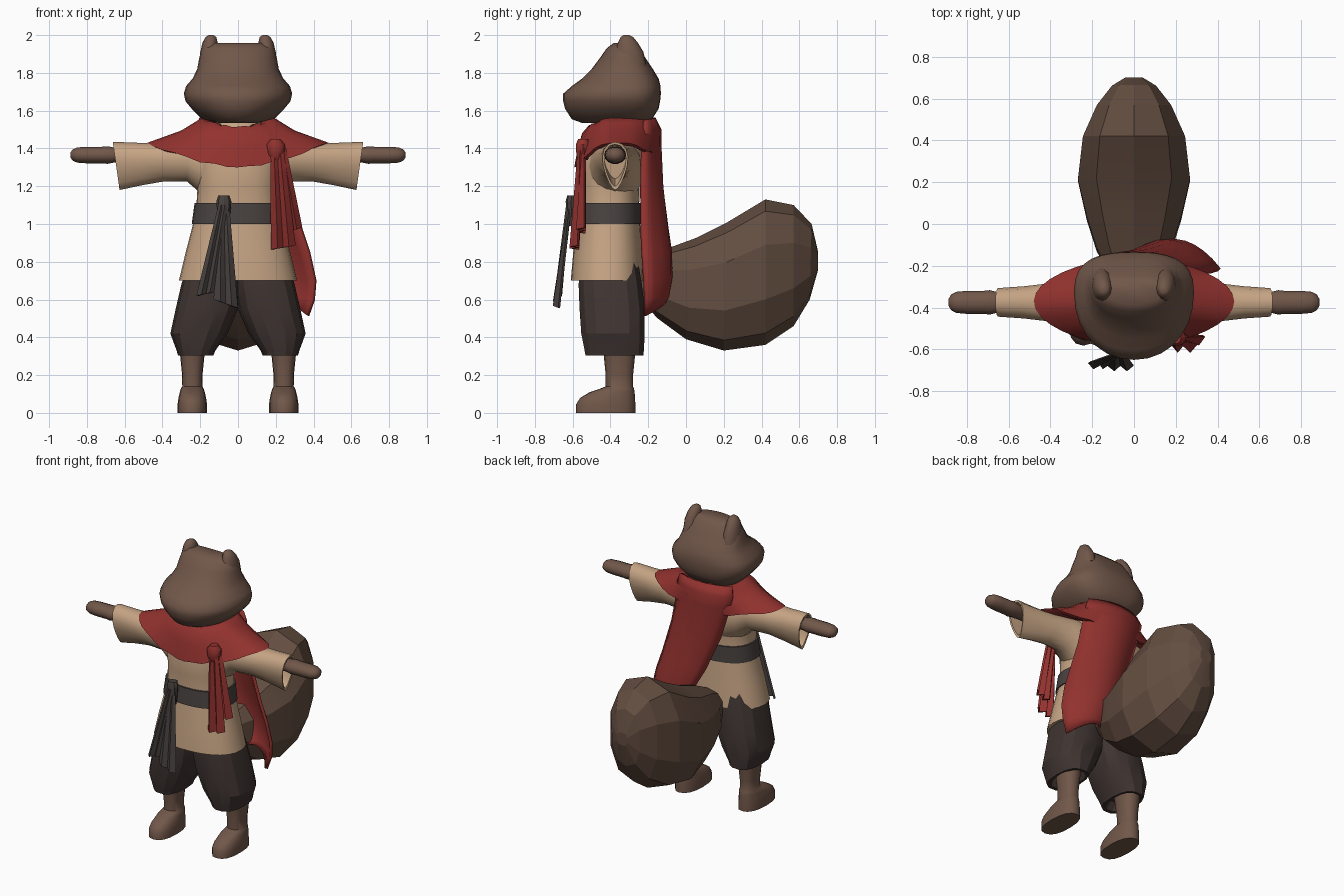
import bpy, bmesh, math
from math import sin, cos, pi

if "Cube" in bpy.data.objects:
    bpy.data.objects.remove(bpy.data.objects["Cube"])


def material(name, rgb):
    m = bpy.data.materials.new(name)
    m.diffuse_color = (*rgb, 1)
    m.use_nodes = True
    m.node_tree.nodes["Principled BSDF"].inputs["Base Color"].default_value = m.diffuse_color
    return m


FUR = material("fur_brown", (0.165, 0.095, 0.067))
TAIL = material("tail_brown", (0.125, 0.075, 0.052))
TAN = material("cloth_tan", (0.56, 0.37, 0.23))
RED = material("cloth_red", (0.29, 0.032, 0.028))
DARK = material("cloth_dark", (0.05, 0.035, 0.031))
BELT = material("belt_dark", (0.065, 0.054, 0.05))


def finish(name, verts, faces, mat, angle):
    me = bpy.data.meshes.new(name)
    me.from_pydata(verts, [], faces)
    bm = bmesh.new()
    bm.from_mesh(me)
    bmesh.ops.recalc_face_normals(bm, faces=bm.faces)
    bm.to_mesh(me)
    bm.free()
    me.materials.append(mat)
    o = bpy.data.objects.new(name, me)
    bpy.context.collection.objects.link(o)
    if angle:
        bpy.ops.object.select_all(action='DESELECT')
        bpy.context.view_layer.objects.active = o
        o.select_set(True)
        bpy.ops.object.shade_smooth_by_angle(angle=math.radians(angle))
    return o


def loft(name, rings, mat, angle=40):
    """Skin closed rings and cap both ends."""
    n, k = len(rings[0]), len(rings)
    verts = [p for r in rings for p in r]
    faces = [(i * n + j, i * n + (j + 1) % n, (i + 1) * n + (j + 1) % n, (i + 1) * n + j)
             for i in range(k - 1) for j in range(n)]
    faces += [tuple(range(n)), tuple(range((k - 1) * n, k * n))]
    return finish(name, verts, faces, mat, angle)


def cloth(name, rows, mat, thick=0.015, angle=30):
    """Open sheet of rows given thickness."""
    n = len(rows[0])
    verts = [p for r in rows for p in r]
    faces = [(i * n + j, i * n + j + 1, (i + 1) * n + j + 1, (i + 1) * n + j)
             for i in range(len(rows) - 1) for j in range(n - 1)]
    o = finish(name, verts, faces, mat, angle)
    m = o.modifiers.new("thickness", 'SOLIDIFY')
    m.thickness, m.offset = thick, 0
    return o


def spow(v, p):
    return math.copysign(abs(v) ** (2 / p), v)


def ring(z, x0, x1, yf, yb, n=24, pf=2.0, pb=2.0, ym=None):
    """Horizontal ring; front and back halves have their own roundness."""
    cx, rx = (x0 + x1) / 2, (x1 - x0) / 2
    ym = (yf + yb) / 2 if ym is None else ym
    out = []
    for i in range(n):
        a = 2 * pi * i / n
        p = pb if sin(a) > 0 else pf
        ry = yb - ym if sin(a) > 0 else ym - yf
        out.append((cx + rx * spow(cos(a), p), ym + ry * spow(sin(a), p), z))
    return out


# Head
head = [(1.535, .11, -.55, -.27), (1.555, .19, -.605, -.18), (1.61, .245, -.64, -.145),
        (1.65, .278, -.65, -.137), (1.69, .287, -.65, -.133), (1.73, .275, -.605, -.135),
        (1.77, .24, -.55, -.145), (1.82, .216, -.50, -.175), (1.88, .205, -.455, -.215),
        (1.93, .19, -.42, -.25), (1.957, .145, -.385, -.28)]
loft("head", [ring(z, -w, w, f, b, 28, 2.1, 2.7, -.33 + .02 * (z > 1.8)) for z, w, f, b in head], FUR, 60)

# Torso and skirt of the tunic
tunic = [(.76, .27, -.57, -.25), (.70, .29, -.59, -.24), (.70, .313, -.61, -.22), (.85, .277, -.597, -.23),
         (1.0, .238, -.575, -.243), (1.1, .22, -.565, -.248), (1.2, .214, -.57, -.245),
         (1.3, .228, -.573, -.23), (1.4, .25, -.545, -.2), (1.47, .2, -.5, -.19),
         (1.52, .125, -.48, -.24), (1.56, .11, -.46, -.26)]
loft("tunic_body", [ring(z, -w, w, f, b, 28, 2.3, 2.3) for z, w, f, b in tunic], TAN)

# Belt
belt = [(1.0, .232, -.572, -.245), (1.0, .245, -.588, -.235), (1.11, .23, -.578, -.237), (1.11, .215, -.56, -.25)]
loft("belt", [ring(z, -w, w, f, b, 28, 2.3, 2.3) for z, w, f, b in belt], BELT)


def sleeve_ring(s, x, zt, zb, hy, n=16, slant=0.0, drop=.3):
    out = []
    for i in range(n):
        a = 2 * pi * i / n
        z = (zt + zb) / 2 + (zt - zb) / 2 * cos(a)
        out.append((s * (x + slant * cos(a)), -.375 + hy * (1 + drop * cos(a)) * sin(a), z))
    return out


for s, side in ((1, "left"), (-1, "right")):
    # Ear
    ear = [(1.84, .10, .205, -.38, -.21), (1.91, .10, .20, -.375, -.225), (1.96, .108, .188, -.36, -.255),
           (1.99, .115, .172, -.345, -.28), (2.0, .13, .155, -.33, -.30)]
    loft(side + "_ear", [ring(z, *sorted((s * a, s * b)), f, k, 12) for z, a, b, f, k in ear], FUR, 50)

    # Sleeve with open cuff
    cuts = [(.10, 1.47, 1.10, .15, 0, 0), (.2, 1.455, 1.165, .135, 0, .05), (.27, 1.445, 1.225, .115, 0, .1),
            (.4, 1.43, 1.225, .092, .005, .2), (.52, 1.43, 1.205, .075, .01, .3), (.645, 1.435, 1.18, .064, .018, .4),
            (.643, 1.422, 1.2, .054, .018, .4), (.5, 1.415, 1.24, .055, .01, .3)]
    loft(side + "_sleeve", [sleeve_ring(s, x, t, b, h, 16, sl, d) for x, t, b, h, sl, d in cuts], TAN)

    # Mitten hand with thumb bump
    hand = [(.48, .042), (.66, .046), (.69, .053), (.72, .05), (.8, .05), (.85, .046), (.875, .034), (.888, .014)]
    loft(side + "_hand", [[(s * x, -.375 + 1.1 * r * cos(2 * pi * i / 14), 1.365 + .9 * r * sin(2 * pi * i / 14))
                           for i in range(14)] for x, r in hand], FUR, 60)

    # Baggy trouser leg
    leg = [(.36, .17, .30, -.48, -.26), (.305, .145, .30, -.51, -.24), (.305, .13, .318, -.535, -.222),
           (.33, .12, .325, -.54, -.22), (.42, .055, .358, -.558, -.215), (.55, .0, .33, -.567, -.215),
           (.68, -.02, .3, -.572, -.23), (.8, -.03, .26, -.56, -.25)]
    loft(side + "_trouser_leg", [ring(z, *sorted((s * a, s * b)), f, k, 14, 2.5, 2.5)
                                 for z, a, b, f, k in leg], DARK, 25)

    # Shin and foot
    foot = [(.42, .08, -.455, -.26), (.3, .064, -.435, -.27), (.2, .054, -.425, -.28), (.14, .053, -.425, -.28),
            (.13, .06, -.45, -.276), (.11, .066, -.51, -.272), (.08, .073, -.56, -.27), (.045, .078, -.582, -.268),
            (0, .077, -.582, -.268)]
    loft(side + "_foot", [ring(z, s * .242 - w, s * .242 + w, f, b, 16, 2.5, 2.3) for z, w, f, b in foot], FUR, 45)

# Bushy faceted tail: top (y, z), bottom (y, z), half width
tail = [(-.28, .78, -.26, .62, .10), (-.1, .87, -.15, .5, .185), (.05, .925, .0, .39, .235),
        (.22, 1.01, .2, .33, .28), (.42, 1.13, .42, .36, .255), (.57, 1.1, .57, .46, .185),
        (.665, 1.0, .655, .6, .11), (.70, .85, .70, .76, .045)]
rings = []
for y0, z0, y1, z1, w in tail:
    r = []
    for i in range(10):
        c, q = spow(cos(pi * i / 5), 2.4), spow(sin(pi * i / 5), 2.4)
        r.append((w * q, (y0 + y1) / 2 + (y0 - y1) / 2 * c, (z0 + z1) / 2 + (z0 - z1) / 2 * c))
    rings.append(r)
loft("tail", rings, TAIL, 12)


# Scarf cowl: half width, front y, back y, side z, front drop, back drop, side pinch
def cowl_ring(w, yf, yb, z, df, db, pinch, n=36):
    out = []
    for i in range(n):
        c, q = cos(2 * pi * i / n), sin(2 * pi * i / n)
        ym = -.37
        y = ym + (yb - ym if q > 0 else ym - yf) * q
        x = w * math.copysign(abs(c) ** pinch, c)
        out.append((x, y, z - (db if q > 0 else df) * q * q + .006 * sin(5 * pi * c)))
    return out


cowl = [(.12, -.47, -.25, 1.49, 0, 0, 1), (.15, -.49, -.21, 1.55, .04, 0, 1), (.195, -.52, -.165, 1.56, .045, 0, 1),
        (.235, -.55, -.14, 1.535, .055, .02, 1), (.30, -.57, -.135, 1.495, .08, .04, 1.05),
        (.48, -.592, -.155, 1.43, .13, .07, 1.25), (.45, -.57, -.18, 1.415, .11, .05, 1.25),
        (.2, -.5, -.22, 1.42, 0, 0, 1)]
loft("scarf_cowl", [cowl_ring(*c) for c in cowl], RED, 50)

# Scarf drape down the back: z inner, z outer, x0, x1, y inner, y middle, y outer
drape = [(1.56, 1.55, -.2, .19, -.22, -.17, -.22), (1.5, 1.5, -.22, .21, -.2, -.14, -.22),
         (1.42, 1.42, -.2, .22, -.2, -.14, -.23), (1.2, 1.2, -.13, .265, -.2, -.13, -.235),
         (.97, .97, -.04, .335, -.16, -.105, -.235), (.85, .85, .02, .375, -.13, -.09, -.23),
         (.72, .7, .08, .408, -.12, -.09, -.22), (.62, .6, .13, .4, -.13, -.105, -.215),
         (.6, .515, .16, .37, -.14, -.12, -.22)]
rows = []
for za, zb, x0, x1, ya, ym, yb in drape:
    rows.append([(x0 + (x1 - x0) * t, ya * (1 - t) * (1 - 2 * t) + ym * 4 * t * (1 - t) + yb * t * (2 * t - 1),
                  za + (zb - za) * t * t) for t in (i / 8 for i in range(9))])
cloth("scarf_back_drape", rows, RED, .02, 40)


def hanging_strip(name, top, bottom, mat, fold):
    """Pleated strip widening from top to bottom: (x0, x1, y, z0, z1) at each end."""
    rows = []
    for k in range(5):
        t = k / 4
        x0, x1, y, z0, z1 = (a + (b - a) * t for a, b in zip(top, bottom))
        rows.append([(x0 + (x1 - x0) * i / 4, y + fold * (.3 + t) * (-1) ** i / 2, z0 + (z1 - z0) * i / 4)
                     for i in range(5)])
    cloth(name, rows, mat, .014, 0)


# Loose ends of the scarf and belt
hanging_strip("scarf_end_long", (.175, .235, -.56, 1.42, 1.42), (.18, .30, -.59, .865, .885), RED, .03)
hanging_strip("scarf_end_short", (.19, .25, -.54, 1.43, 1.4), (.24, .335, -.555, .95, .98), RED, .03)
hanging_strip("belt_end_short", (-.10, -.06, -.625, 1.1, 1.1), (-.215, -.125, -.675, .62, .64), BELT, .02)
hanging_strip("belt_end_long", (-.10, -.05, -.615, 1.1, 1.1), (-.125, -.005, -.685, .6, .555), BELT, .02)

# Knots
knot = [(1.34, .025), (1.37, .045), (1.42, .05), (1.45, .025)]
loft("scarf_knot", [ring(z, .2 - w, .2 + w, -.56 - .5 * w, -.53 + .5 * w, 10) for z, w in knot], RED)
knot = [(.99, .022), (1.06, .035), (1.12, .04), (1.15, .03)]
loft("belt_knot", [ring(z, -.075 - w, -.075 + w, -.605 - .8 * w, -.58, 8) for z, w in knot], BELT, 20)
